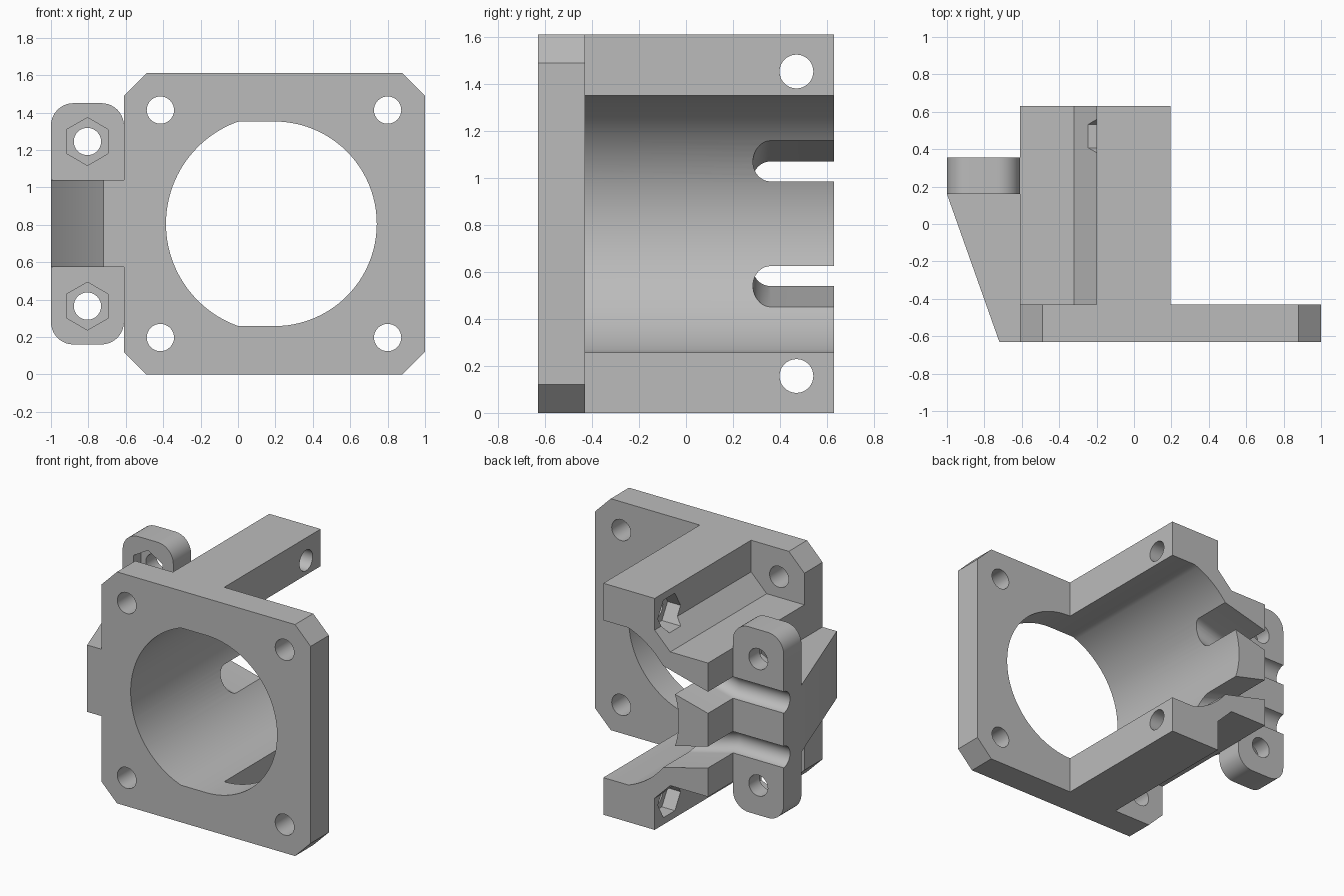
import bpy, bmesh
from math import sin, cos, pi, radians, asin
from mathutils import Vector

cube = bpy.data.objects.get("Cube")
if cube:
    bpy.data.objects.remove(cube, do_unlink=True)

grey = bpy.data.materials.new("plain_grey")
grey.use_nodes = True
grey.diffuse_color = (0.5, 0.5, 0.5, 1)
grey.node_tree.nodes["Principled BSDF"].inputs["Base Color"].default_value = (0.5, 0.5, 0.5, 1)

CX, CZ = 0.195, 0.805          # bore axis
BACK, FRONT = 0.63, -0.63


def loft(name, rings):
    """Closed solid through matching rings of points."""
    bm = bmesh.new()
    loops = [[bm.verts.new(p) for p in ring] for ring in rings]
    for a, b in zip(loops, loops[1:]):
        for i in range(len(a)):
            j = (i + 1) % len(a)
            bm.faces.new((a[i], a[j], b[j], b[i]))
    bm.faces.new(loops[0])
    bm.faces.new(loops[-1])
    bmesh.ops.recalc_face_normals(bm, faces=bm.faces)
    mesh = bpy.data.meshes.new(name)
    bm.to_mesh(mesh)
    bm.free()
    mesh.materials.append(grey)
    ob = bpy.data.objects.new(name, mesh)
    bpy.context.collection.objects.link(ob)
    return ob


def prism(name, profile, axis, lo, hi):
    """Extrude a 2D profile along x, y or z."""
    put = {"x": lambda a, b, t: Vector((t, a, b)),
           "y": lambda a, b, t: Vector((a, t, b)),
           "z": lambda a, b, t: Vector((a, b, t))}[axis]
    return loft(name, [[put(a, b, t) for a, b in profile] for t in (lo, hi)])


def arc(cx, cy, r, start, end, n):
    return [(cx + r * cos(start + (end - start) * i / n),
             cy + r * sin(start + (end - start) * i / n)) for i in range(n + 1)]


def ring(cx, cy, r, n, turn=0.0):
    return arc(cx, cy, r, turn, turn + 2 * pi, n)[:-1]


def combine(target, tool, operation):
    mod = target.modifiers.new(operation, "BOOLEAN")
    mod.operation, mod.solver, mod.object = operation, "EXACT", tool
    bpy.context.view_layer.objects.active = target
    bpy.ops.object.modifier_apply(modifier=mod.name)
    bpy.data.objects.remove(tool, do_unlink=True)


def flip(z):
    return 2 * CZ - z


# Face plate with chamfered corners
x0, x1, z1, c = -0.61, 1.0, 2 * CZ, 0.12
bracket = prism("mount_bracket", [
    (x0 + c, 0), (x1 - c, 0), (x1, c), (x1, z1 - c),
    (x1 - c, z1), (x0 + c, z1), (x0, z1 - c), (x0, c)], "y", FRONT, -0.43)

# Half-shell body with stepped shoulders
upper = [(CX, z1), (-0.2, z1), (-0.2, 1.39), (-0.32, 1.27), (x0, 1.27)]
body = prism("half_shell", upper + [(x, flip(z)) for x, z in reversed(upper)],
             "y", -0.53, BACK)
combine(bracket, body, "UNION")

# Clamp flange with rounded corners
r = 0.12
flange_outline = (arc(x0 - r, 1.45 - r, r, 0, pi / 2, 10)
                  + arc(-1 + r, 1.45 - r, r, pi / 2, pi, 10)
                  + arc(-1 + r, 0.16 + r, r, pi, 1.5 * pi, 10)
                  + arc(x0 - r, 0.16 + r, r, 1.5 * pi, 2 * pi, 10))
combine(bracket, prism("clamp_flange", flange_outline, "y", 0.16, 0.355), "UNION")

# Tapered rib that carries the flange
rib = [(-0.5, FRONT), (-0.72, FRONT), (-1, 0.16), (-1, 0.25), (-0.5, 0.25)]
combine(bracket, prism("flange_rib", rib, "z", 0.575, 1.04), "UNION")

# Bore: wide flattened half on the shell side, round half on the other
flat, wide = 0.547, 0.58
a = asin(flat / wide)
bore = arc(CX, CZ, flat, -pi / 2, pi / 2, 48) + arc(CX, CZ, wide, pi - a, pi + a, 48)
combine(bracket, prism("bore_cutter", bore, "y", -1, 1), "DIFFERENCE")

# Plate screw holes
for x in (-0.415, 0.8):
    for z in (0.197, flip(0.197)):
        combine(bracket, prism("screw_cutter", ring(x, z, 0.073, 32), "y", -1, -0.4),
                "DIFFERENCE")

for side in (lambda z: z, flip):
    # Flange bolt hole and hexagonal pocket
    z = side(1.245)
    combine(bracket, prism("bolt_cutter", ring(-0.805, z, 0.073, 32), "y", 0, 0.5), "DIFFERENCE")
    combine(bracket, prism("nut_cutter", ring(-0.805, z, 0.128, 6, pi / 6 * 3), "y", 0, 0.24),
            "DIFFERENCE")

    # Cross hole and nut pocket in the rail
    z = side(1.453)
    combine(bracket, prism("rail_hole_cutter", ring(0.47, z, 0.072, 32), "x", -0.4, 0.5),
            "DIFFERENCE")
    combine(bracket, prism("rail_nut_cutter", ring(0.47, z, 0.125, 6), "x", -0.5, -0.1),
            "DIFFERENCE")

    # Tie slot: round-bottomed channel, level over the flange, tilted in the shell
    h = 0.075
    path = [(-1.2, 0.995), (-0.61, 0.995), (-0.26, 1.085), (-0.1, 1.126)]
    section = [(0.9, h)] + arc(0.285 + h, 0, h, pi / 2, 1.5 * pi, 20) + [(0.9, -h)]
    combine(bracket, loft("slot_cutter", [
        [Vector((x, y, side(zc + dz))) for y, dz in section] for x, zc in path]),
        "DIFFERENCE")

# Smooth the curved walls, keep edges crisp
bpy.ops.object.select_all(action="DESELECT")
bracket.select_set(True)
bpy.context.view_layer.objects.active = bracket
bpy.ops.object.shade_smooth_by_angle(angle=radians(25))
